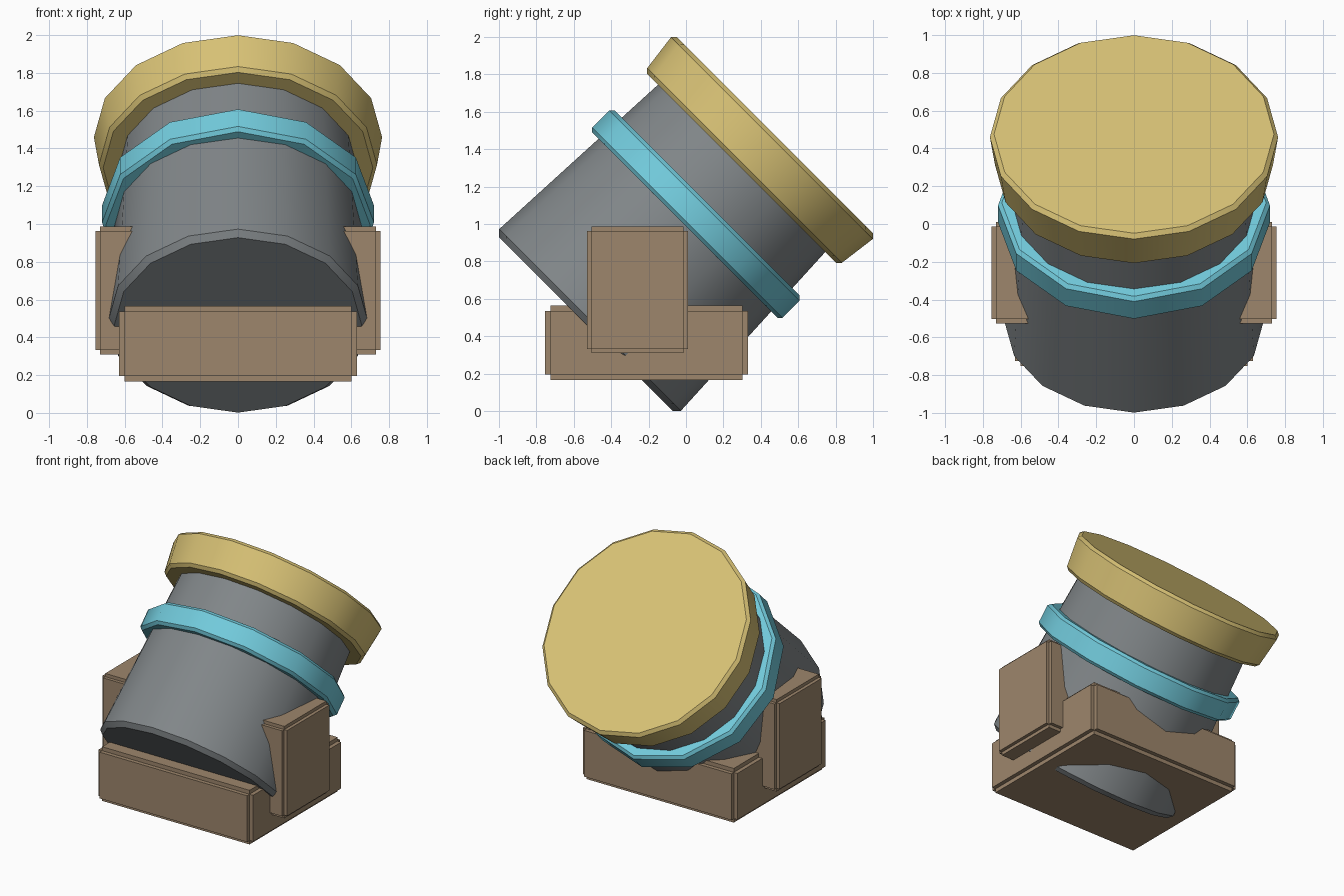
import bpy, bmesh, math
from mathutils import Matrix, Vector

cube = bpy.data.objects.get("Cube")
if cube:
    bpy.data.objects.remove(cube, do_unlink=True)


def material(name, rgb):
    m = bpy.data.materials.new(name)
    m.use_nodes = True
    color = (*rgb, 1.0)
    m.diffuse_color = color
    m.node_tree.nodes["Principled BSDF"].inputs["Base Color"].default_value = color
    return m


GREY = material("gunmetal_grey", (0.22, 0.24, 0.25))
GOLD = material("pale_gold", (0.69, 0.54, 0.18))
CYAN = material("bright_cyan", (0.17, 0.60, 0.72))
BROWN = material("wood_brown", (0.34, 0.24, 0.15))


def make_object(name, bm, mat):
    bmesh.ops.recalc_face_normals(bm, faces=bm.faces)
    mesh = bpy.data.meshes.new(name)
    bm.to_mesh(mesh)
    bm.free()
    mesh.materials.append(mat)
    obj = bpy.data.objects.new(name, mesh)
    bpy.context.collection.objects.link(obj)
    return obj


def tilted_drum(name, start, end, r_start, r_end, bevel, sides, mat):
    """Closed tapered drum with chamfered rims, on the barrel axis."""
    profile = [(start, r_start - bevel), (start + bevel, r_start),
               (end - bevel, r_end), (end, r_end - bevel)]
    bm = bmesh.new()
    rings = []
    for z, r in profile:
        rings.append([bm.verts.new((r * math.cos(math.tau * k / sides),
                                    r * math.sin(math.tau * k / sides), z))
                      for k in range(sides)])
    for low, high in zip(rings, rings[1:]):
        for k in range(sides):
            n = (k + 1) % sides
            bm.faces.new((low[k], low[n], high[n], high[k]))
    bm.faces.new(rings[0])
    bm.faces.new(rings[-1])
    obj = make_object(name, bm, mat)
    obj.location = (0, -0.5, 0.5)
    obj.rotation_euler = (math.radians(-45), 0, 0)
    bpy.ops.object.select_all(action="DESELECT")
    obj.select_set(True)
    bpy.context.view_layer.objects.active = obj
    bpy.ops.object.shade_smooth_by_angle(angle=math.radians(35))
    return obj


def notched_block(name, low, high, notch, mat):
    """Block with a square step cut along every edge."""
    low, high = Vector(low), Vector(high)
    bm = bmesh.new()
    for axis in range(3):
        size = high - low
        for other in range(3):
            if other != axis:
                size[other] -= 2 * notch
        bmesh.ops.create_cube(bm, size=1.0, matrix=Matrix.Translation(
            (low + high) / 2) @ Matrix.Diagonal((*size, 1.0)))
    return make_object(name, bm, mat)


# Tilted barrel, its band and the wide muzzle
tilted_drum("barrel", -0.05, 1.25, 0.687, 0.628, 0.032, 16, GREY)
tilted_drum("barrel_band", 0.698, 0.866, 0.72, 0.72, 0.02, 12, CYAN)
tilted_drum("muzzle", 1.128, 1.379, 0.736, 0.763, 0.022, 16, GOLD)

# Wooden carriage
notched_block("base_block", (-0.63, -0.753, 0.166), (0.63, 0.331, 0.565), 0.029, BROWN)
for side, x0, x1 in (("left", 0.5, 0.754), ("right", -0.754, -0.5)):
    notched_block(side + "_support", (x0, -0.528, 0.309), (x1, 0.011, 0.987), 0.024, BROWN)
